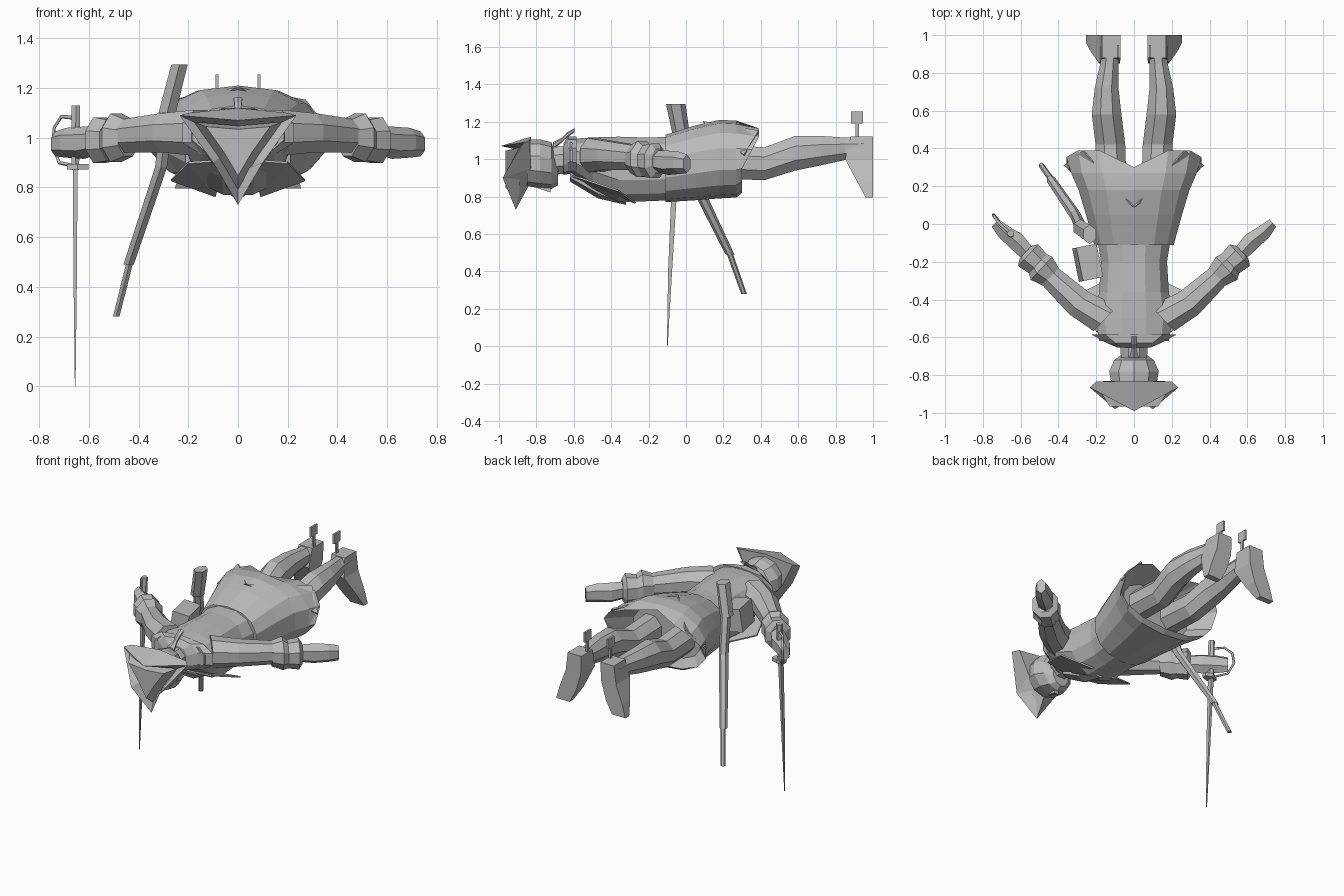
import bpy, bmesh
from math import sin, cos, pi, copysign
from mathutils import Vector

cube = bpy.data.objects.get("Cube")
if cube:
    bpy.data.objects.remove(cube, do_unlink=True)

grey = bpy.data.materials.new("plain_grey")
grey.use_nodes = True
grey.diffuse_color = (0.5, 0.5, 0.5, 1)
grey.node_tree.nodes["Principled BSDF"].inputs["Base Color"].default_value = (0.5, 0.5, 0.5, 1)

X, Y, Z = Vector((1, 0, 0)), Vector((0, 1, 0)), Vector((0, 0, 1))


def finish(name, bm):
    bmesh.ops.recalc_face_normals(bm, faces=bm.faces)
    mesh = bpy.data.meshes.new(name)
    bm.to_mesh(mesh)
    bm.free()
    mesh.materials.append(grey)
    obj = bpy.data.objects.new(name, mesh)
    bpy.context.collection.objects.link(obj)
    return obj


def skin(name, rings):
    """Join rings of points into a closed, capped solid."""
    bm = bmesh.new()
    loops = [[bm.verts.new(p) for p in ring] for ring in rings]
    n = len(loops[0])
    for a, b in zip(loops, loops[1:]):
        for i in range(n):
            j = (i + 1) % n
            bm.faces.new((a[i], a[j], b[j], b[i]))
    bm.faces.new(loops[0])
    bm.faces.new(loops[-1])
    return finish(name, bm)


def section(x, y, z, ru, rv, n, u, v, power=1.0):
    points = []
    for i in range(n):
        t = 2 * pi * (i + 0.5) / n
        c, s = cos(t), sin(t)
        c, s = copysign(abs(c) ** power, c), copysign(abs(s) ** power, s)
        points.append(Vector((x, y, z)) + u * ru * c + v * rv * s)
    return points


def loft(name, stations, n=8, u=X, v=Z, power=1.0):
    return skin(name, [section(*s, n, u, v, power) for s in stations])


def sheet(name, points, thickness=0.009):
    bm = bmesh.new()
    bm.faces.new([bm.verts.new(p) for p in points])
    bmesh.ops.triangulate(bm, faces=bm.faces)
    obj = finish(name, bm)
    mod = obj.modifiers.new("thickness", "SOLIDIFY")
    mod.thickness = thickness
    mod.offset = 0
    return obj


def box(name, centre, size):
    bm = bmesh.new()
    bmesh.ops.create_cube(bm, size=1)
    for vert in bm.verts:
        vert.co = Vector(centre) + Vector(a * b for a, b in zip(vert.co, size))
    return finish(name, bm)


# Coat body and collar
loft("coat_body", [(0, -.62, 1.02, .19, .09), (0, -.5, .98, .21, .14),
                   (0, -.36, .945, .19, .18), (0, -.2, .945, .18, .175),
                   (0, -.08, .95, .2, .175)], 12, power=.85)
loft("coat_collar", [(0, -.655, 1.0, .09, .085), (0, -.63, 1.02, .15, .1),
                     (0, -.585, 1.02, .235, .1)], 10, power=.8)
loft("shirt_frill", [(0, -.62, .92, .05, .04), (0, -.47, .84, .06, .05),
                     (0, -.32, .775, .03, .02)], 6)

# Flared skirt with a swept hem and hollow inside
skirt = [section(0, *s, 14, X, Z, .85) for s in
         [(-.11, .95, .215, .18), (.05, .98, .26, .2),
          (.18, 1.0, .3, .21), (.27, 1.0, .34, .205)]]
hem = section(0, .3, 1.0, .365, .18, 14, X, Z, .85)
for p in hem:
    p.y += .09 * min(1, 2.2 * abs(p.x) / .365 * max(0, p.z - 1) / .18)
skirt += [hem, section(0, .2, .99, .25, .15, 14, X, Z, .85)]
skin("coat_skirt", skirt)

# Neck, head, nose and tied hair
loft("neck", [(0, -.6, 1.0, .08, .08), (0, -.71, .99, .075, .08)], 8)
loft("head", [(0, -.685, .93, .06, .07), (0, -.72, .965, .11, .125),
              (0, -.78, .975, .138, .13), (0, -.85, .98, .125, .125)], 10)
loft("nose", [(0, -.725, .84, .022, .025), (0, -.8, .855, .01, .012)], 4)
loft("tied_hair", [(0, -.71, 1.07, .03, .02), (0, -.66, 1.105, .014, .012),
                   (0, -.635, 1.13, .016, .014), (0, -.595, 1.155, .02, .01)], 6)

# Three-cornered hat: band, upturned rim, inner wall and crown
band = [(.2, -.835, 1.1), (0, -.83, 1.12), (-.2, -.835, 1.1),
        (-.13, -.83, .95), (0, -.84, .86), (.13, -.83, .95)]
rim = [(.235, -.865, 1.09), (0, -.99, 1.07), (-.235, -.865, 1.09),
       (-.1, -.98, .9), (0, -.91, .73), (.1, -.98, .9)]
inner = [(x * .75, -.89, .98 + (z - .98) * .75) for x, y, z in rim]
crown = [(x * .55, -.965, .99 + (z - .99) * .55) for x, y, z in rim]
skin("hat", [band, rim, inner, crown])

# Paired parts
for s, side in ((1, "left"), (-1, "right")):
    def pair(stations):
        return [(s * x, *rest) for x, *rest in stations]

    across = Vector((s * .68, -.73, 0))
    loft(side + "_sleeve", pair([(.15, -.5, 1.02, .1, .1), (.29, -.42, 1.02, .085, .085),
                                 (.42, -.3, 1.01, .07, .075), (.54, -.19, 1.0, .055, .06)]),
         8, across)
    loft(side + "_cuff", pair([(.44, -.28, 1.0, .068, .08), (.49, -.235, 1.0, .09, .105),
                               (.51, -.21, .99, .075, .09), (.56, -.165, .99, .085, .1),
                               (.575, -.15, .99, .05, .07)]), 8, across)
    loft(side + "_hand", pair([(.55, -.17, .99, .045, .055), (.62, -.095, .98, .055, .065),
                               (.69, -.04, .98, .045, .06), (.735, .005, .975, .03, .05)]),
         6, across)
    loft(side + "_leg", pair([(.12, .12, .99, .09, .1), (.125, .42, .975, .085, .095),
                              (.145, .58, 1.03, .085, .1), (.145, .72, 1.045, .068, .085),
                              (.13, .85, 1.055, .052, .065), (.125, .95, 1.06, .055, .06)]), 8)
    # Boots with toes turned outward and a spur above the heel
    loft(side + "_boot", pair([(.12, .94, 1.12, .07, .085), (.13, .925, 1.0, .078, .105),
                               (.17, .957, .88, .085, .06), (.205, .98, .795, .07, .028)]),
         4, X, Y)
    box(side + "_spur_stem", (s * .085, .915, 1.15), (.012, .02, .09))
    box(side + "_spur_plate", (s * .085, .915, 1.222), (.012, .065, .065))
    # Lapels and turned-back tail corners
    sheet(side + "_lapel", [(s * .05, -.61, .91), (s * .2, -.57, .9),
                            (s * .27, -.36, .83), (s * .09, -.27, .765)])
    sheet(side + "_turned_tail", [(0, .09, 1.2), (s * .27, .39, 1.15),
                                  (s * .37, .31, 1.02)])

# Belt pouch
pouch = box("pouch", (0, 0, 0), (.11, .18, .15))
pouch.location = (-.245, -.205, 1.02)
pouch.rotation_euler = (0, .15, .2)

# Scabbard hanging at the hip, with a narrower tip
loft("scabbard_top", [(-.235, -.055, 1.295, .038, .052), (-.285, -.02, 1.1, .04, .045)], 6, X, Y)
loft("scabbard", [(-.28, -.02, 1.12, .03, .035), (-.31, .045, .88, .028, .033),
                  (-.44, .235, .49, .024, .024)], 6, X, Y)
loft("scabbard_tip", [(-.43, .225, .52, .016, .017), (-.49, .31, .28, .015, .015)], 6, X, Y)

# Sword
loft("sword_grip", [(-.652, -.05, 1.13, .02, .02), (-.655, -.06, .87, .018, .018)], 6, X, Y)
loft("sword_blade", [(-.655, -.06, .89, .014, .022), (-.655, -.085, .4, .009, .015),
                     (-.655, -.1, .0, .002, .003)], 4, X, Y)
loft("sword_guard", [(-.645, -.06, .895, .05, .03), (-.645, -.06, .872, .05, .03)], 6, X, Y)
curve = bpy.data.curves.new("knuckle_guard", "CURVE")
curve.dimensions = "3D"
curve.bevel_depth = .008
curve.bevel_resolution = 0
path = [(-.655, -.05, 1.08), (-.71, 0, 1.085), (-.74, .04, 1.04),
        (-.745, .05, .97), (-.72, .02, .9), (-.655, -.06, .885)]
spline = curve.splines.new("POLY")
spline.points.add(len(path) - 1)
for point, p in zip(spline.points, path):
    point.co = (*p, 1)
curve.materials.append(grey)
guard = bpy.data.objects.new("knuckle_guard", curve)
bpy.context.collection.objects.link(guard)
